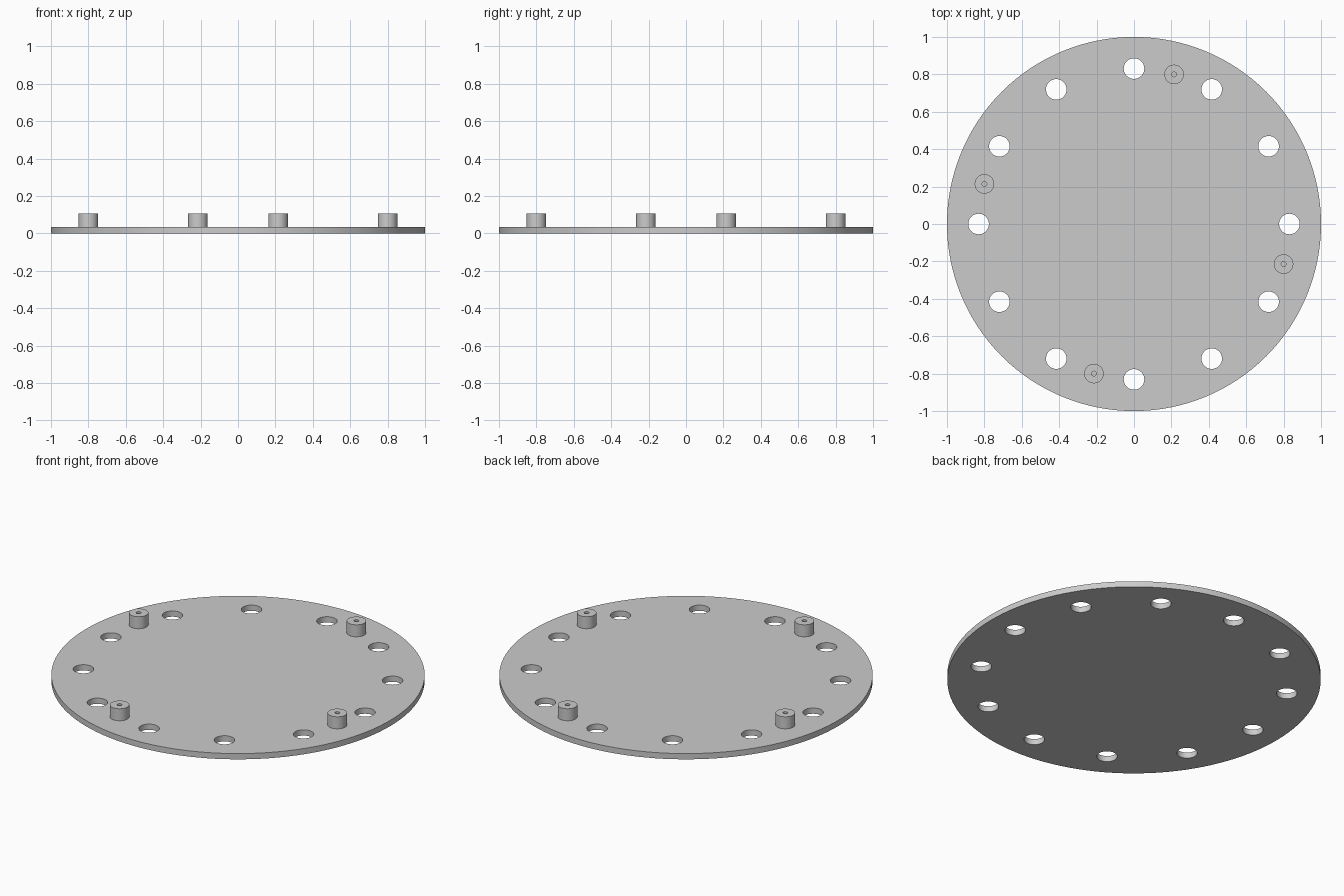
import bpy, bmesh, math
from mathutils import Matrix, Vector

cube = bpy.data.objects.get("Cube")
if cube:
    bpy.data.objects.remove(cube, do_unlink=True)

THICK, POST_TOP = 0.034, 0.105
RING = 0.831                      # radius on which the holes sit
HOLE_R, POST_R, BORE_R = 0.055, 0.052, 0.013

grey = bpy.data.materials.new("plain_grey")
grey.use_nodes = True
grey.diffuse_color = (0.6, 0.6, 0.6, 1)
grey.node_tree.nodes["Principled BSDF"].inputs["Base Color"].default_value = (0.6, 0.6, 0.6, 1)


def make_object(name, bm):
    mesh = bpy.data.meshes.new(name)
    bmesh.ops.recalc_face_normals(bm, faces=bm.faces)
    bm.to_mesh(mesh)
    bm.free()
    mesh.materials.append(grey)
    obj = bpy.data.objects.new(name, mesh)
    bpy.context.collection.objects.link(obj)
    return obj


def add_cylinder(bm, x, y, z0, z1, radius, sides):
    bmesh.ops.create_cone(bm, cap_ends=True, segments=sides, radius1=radius, radius2=radius,
                          depth=z1 - z0, matrix=Matrix.Translation((x, y, (z0 + z1) / 2)))


def smooth(obj):
    bpy.ops.object.select_all(action="DESELECT")
    obj.select_set(True)
    bpy.context.view_layer.objects.active = obj
    bpy.ops.object.shade_smooth_by_angle(angle=math.radians(30))


# Round base plate
bm = bmesh.new()
add_cylinder(bm, 0, 0, 0, THICK, 1, 128)
plate = make_object("base_plate", bm)

# Ring of twelve through holes
bm = bmesh.new()
for i in range(12):
    a = math.radians(30 * i)
    add_cylinder(bm, RING * math.cos(a), RING * math.sin(a), -0.1, 0.1, HOLE_R, 48)
cutter = make_object("hole_cutter", bm)
cutter.hide_render = True

cut = plate.modifiers.new("holes", "BOOLEAN")
cut.operation, cut.solver, cut.object = "DIFFERENCE", "EXACT", cutter
bpy.context.view_layer.objects.active = plate
bpy.ops.object.modifier_apply(modifier=cut.name)
bpy.data.objects.remove(cutter, do_unlink=True)
smooth(plate)

# Four bored standoff posts, each lathed from a profile
for i in range(4):
    a = math.radians(75 + 90 * i)
    centre = Vector((0.828 * math.cos(a), 0.828 * math.sin(a), 0))
    profile = [(POST_R, THICK), (POST_R, POST_TOP), (BORE_R, POST_TOP), (BORE_R, THICK)]
    bm = bmesh.new()
    verts = [bm.verts.new((r, 0, z)) for r, z in profile]
    edges = [bm.edges.new(pair) for pair in zip(verts, verts[1:] + verts[:1])]
    bmesh.ops.spin(bm, geom=verts + edges, cent=(0, 0, 0), axis=(0, 0, 1),
                   angle=math.tau, steps=48)
    bmesh.ops.remove_doubles(bm, verts=bm.verts, dist=0.0001)
    bmesh.ops.translate(bm, verts=bm.verts, vec=centre)
    smooth(make_object(f"standoff_post_{i + 1}", bm))
